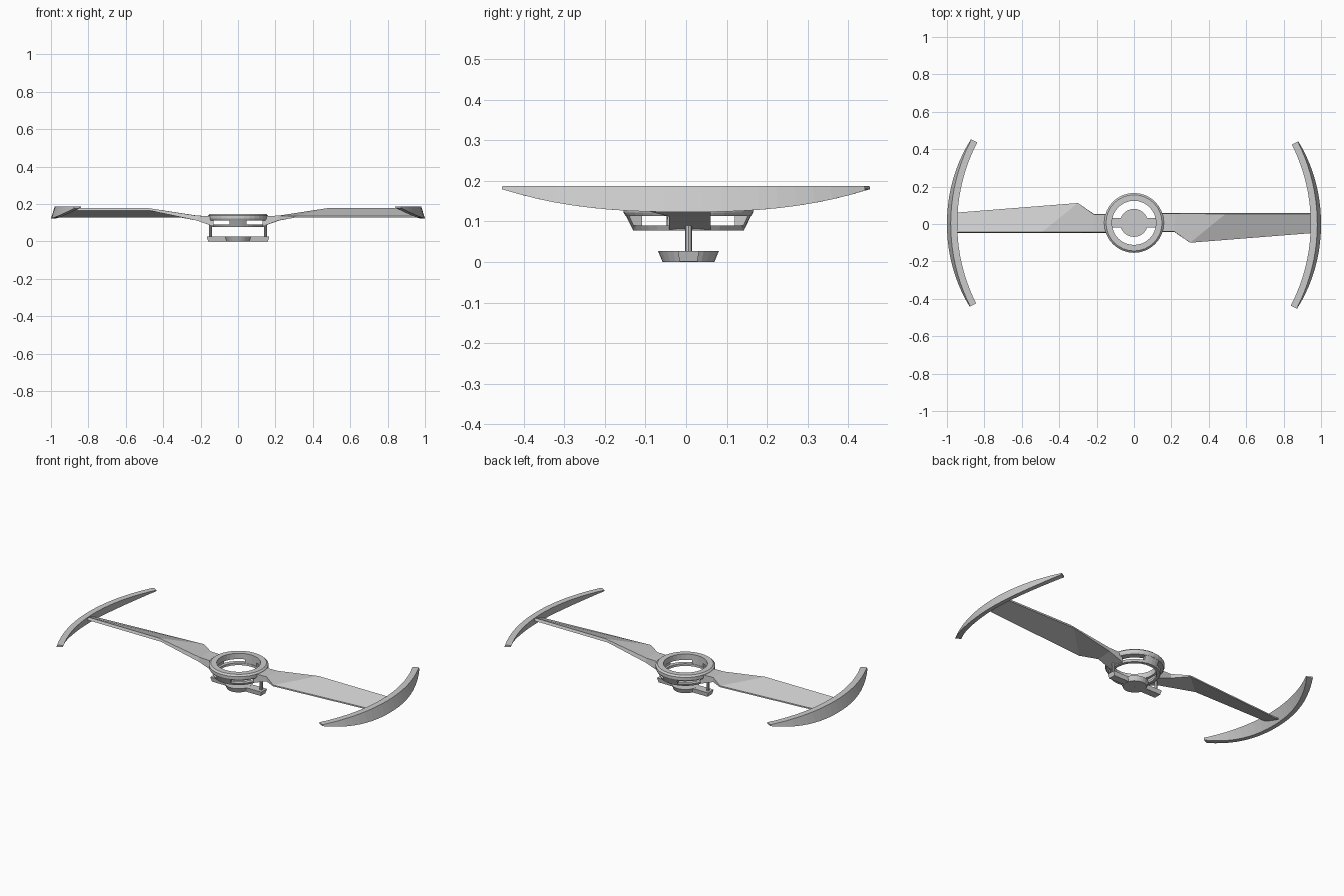
import bpy, bmesh
from math import radians, sin, cos, pi

if "Cube" in bpy.data.objects:
    bpy.data.objects.remove(bpy.data.objects["Cube"])

CY = 0.006  # hub centre in y


def loft(name, sections, closed=False, cy=CY):
    """Skin a list of equal-length cross-sections into one solid."""
    bm = bmesh.new()
    rows = [[bm.verts.new((x, y + cy, z)) for x, y, z in s] for s in sections]
    n, k = len(rows), len(rows[0])
    for i in range(n if closed else n - 1):
        a, b = rows[i], rows[(i + 1) % n]
        for j in range(k):
            bm.faces.new((a[j], a[(j + 1) % k], b[(j + 1) % k], b[j]))
    if not closed:
        bm.faces.new(rows[0])
        bm.faces.new(rows[-1])
    bmesh.ops.recalc_face_normals(bm, faces=bm.faces[:])
    me = bpy.data.meshes.new(name)
    bm.to_mesh(me)
    bm.free()
    ob = bpy.data.objects.new(name, me)
    bpy.context.collection.objects.link(ob)
    return ob


def lathe(name, profile, a0=0, a1=360, n=32):
    """Sweep an (r, z) profile around the hub axis."""
    full = a1 - a0 == 360
    secs = []
    for i in range(n if full else n + 1):
        a = radians(a0 + (a1 - a0) * i / n)
        secs.append([(r * cos(a), r * sin(a), z) for r, z in profile])
    return loft(name, secs, full)


def turned(sections, s):
    """Rotate sections by 180 degrees about z when s is -1."""
    return [[(x * s, y * s, z) for x, y, z in sec] for sec in sections]


# Hub: chamfered upper ring and thinner lower ring
lathe("hub_upper_ring", [(.118, .113), (.118, .147), (.15, .147), (.16, .138), (.16, .122), (.155, .113)])
lathe("hub_lower_ring", [(.118, .077), (.118, .09), (.142, .09), (.136, .077)])
for side, mid in (("front", -90), ("back", 90)):
    lathe("hub_strut_" + side, [(.12, .085), (.12, .118), (.156, .118), (.14, .085)], mid - 18, mid + 18, 4)

# Twisted blade sections: high edge top/bottom, low edge bottom/top
blade = [
    [(.13, .050, .136), (.13, .054, .08), (.13, -.048, .08), (.13, -.046, .136)],
    [(.22, .050, .138), (.22, .054, .112), (.215, -.048, .112), (.215, -.046, .138)],
    [(.49, .048, .180), (.47, .054, .165), (.30, -.106, .127), (.30, -.106, .135)],
    [(.96, .048, .180), (.96, .054, .165), (.96, -.054, .129), (.96, -.054, .137)],
]

# Curved tip guard, deepest in the middle and thin at both ends
guard = []
N = 20
for i in range(N + 1):
    a = radians(-27.5 + 54.2 * i / N)
    d = 1 - 0.88 * min(1, abs(sin(a)) / .46) ** 2.5
    zb = .187 - .064 * d
    ring = [(.945, .187), (.98, .187), (.98 + .02 * d, zb), (.945 + .03 * d, zb)]
    guard.append([(r * cos(a), r * sin(a), z) for r, z in ring])

for side, s in (("right", 1), ("left", -1)):
    loft("blade_" + side, turned(blade, s))
    loft("tip_guard_" + side, turned(guard, s), cy=0)
    # Post holding the mount below the hub
    post = [[(.148 + .008 * cos(k * pi / 4), .009 * sin(k * pi / 4), z) for k in range(8)] for z in (.02, .095)]
    loft("mount_post_" + side, turned(post, s))

# Mount: tapered disc and cross bar
lathe("mount_disc", [(.001, 0), (.064, 0), (.075, .027), (.001, .027)], n=24)
bar = [[(-x, -y, z), (x, -y, z), (x, y, z), (-x, y, z)] for x, y, z in ((.16, .022, .0005), (.167, .026, .0265))]
loft("mount_bar", bar)
